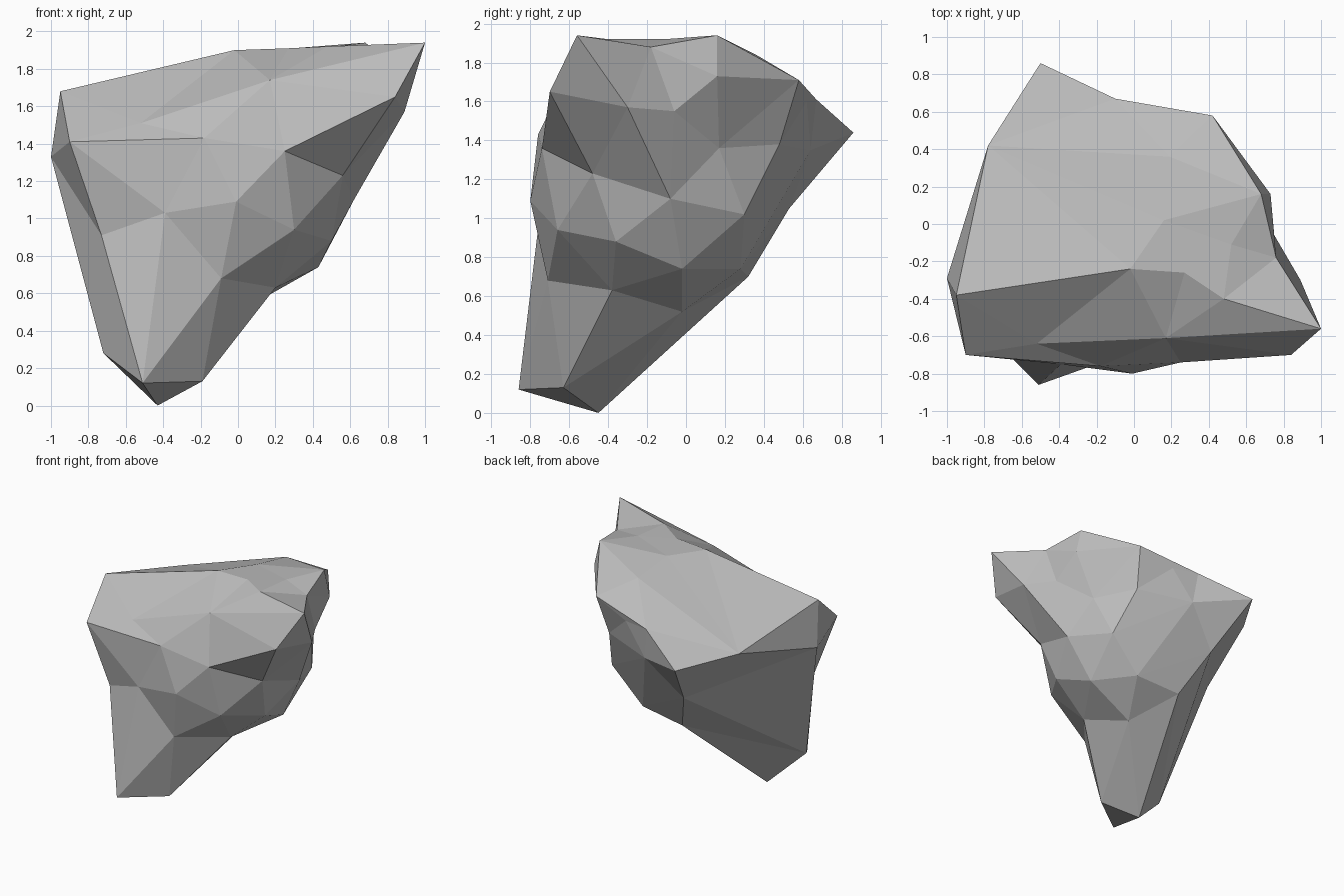
import bpy
import bmesh
from mathutils import Vector

if "Cube" in bpy.data.objects:
    bpy.data.objects.remove(bpy.data.objects["Cube"])

# Named corners of the boulder, grouped by region
CROWN = dict(
    horn=(1.0, -.56, 1.94), ledge=(.48, -.4, 1.92), brow=(.27, -.26, 1.91),
    peak=(-.02, -.24, 1.9), shoulder=(-.95, -.38, 1.68), notch=(.76, -.18, 1.88),
    knob=(.68, .16, 1.94), flat=(.52, -.11, 1.92), middle=(.16, .02, 1.9),
    slope=(.19, .36, 1.84), rim=(.42, .58, 1.71), lip=(-.1, .67, 1.61),
    tail=(-.5, .86, 1.44), corner=(-.78, .42, 1.49), temple=(.17, -.61, 1.74),
    forehead=(-.52, -.64, 1.51),
)
FRONT = dict(
    elbow=(-1.0, -.29, 1.33), cheek=(-.9, -.7, 1.41), waist=(-.73, -.64, .91),
    chest=(-.39, -.75, 1.03), nose=(-.01, -.8, 1.09), bridge=(-.18, -.76, 1.43),
    eye=(.25, -.74, 1.36), wing=(.84, -.7, 1.65), jaw=(.3, -.66, .94),
    chin=(-.09, -.71, .68),
)
LEFT_SIDE = dict(
    fin=(.89, -.3, 1.57), rib=(.56, -.48, 1.23), belly=(.5, -.36, .88),
    flank=(.62, -.08, 1.1), hollow=(.75, -.06, 1.55), stud=(.73, .16, 1.73),
    hip=(.56, .17, 1.36), thigh=(.43, -.02, .74), groin=(.2, -.38, .63),
)
BACK = dict(
    haunch=(.47, .3, 1.02), spur=(.37, .48, 1.38), fold=(.12, .62, 1.6),
    cleft=(-.07, .64, 1.35), spine=(-.35, .53, 1.05), rump=(.2, .28, .74),
    keel=(-.19, .32, .7), under=(.04, -.02, .52),
)
FOOT = dict(
    heel=(-.72, -.55, .28), toe=(-.51, -.86, .12), sole=(-.43, -.45, 0),
    instep=(-.19, -.63, .13),
)

# Ridges and dents: each first corner joins straight to the corners after it
CREASES = [
    ("forehead", "peak", "shoulder"),
    ("temple", "brow", "horn", "bridge", "eye"),
    ("ledge", "brow", "horn", "notch"),
    ("notch", "horn", "knob", "fin"),
    ("slope", "lip", "rim"),
    ("peak", "shoulder"),
    ("rim", "lip"),
    ("chest", "waist", "toe", "chin", "bridge"),
    ("nose", "chin", "jaw", "bridge"),
    ("jaw", "chin", "eye", "belly"),
    ("wing", "eye", "rib", "fin"),
    ("rib", "eye", "fin", "flank"),
    ("chin", "toe", "instep", "groin"),
    ("flank", "fin", "belly"),
    ("spine", "tail", "keel"),
    ("sole", "keel", "under"),
    ("cheek", "bridge"),
    ("fin", "horn"),
    ("groin", "instep"),
    ("corner", "elbow"),
]

CORE = Vector((-.05, -.12, 1.2))   # centre the skin is wrapped around
ROUNDING = .08                     # how far corners keep their own distance


def make_material(name, colour):
    mat = bpy.data.materials.new(name)
    mat.use_nodes = True
    mat.diffuse_color = colour
    mat.node_tree.nodes["Principled BSDF"].inputs["Base Color"].default_value = colour
    return mat


def wrap_skin(corners):
    """Join the corners into a closed faceted skin, dents included."""
    bm = bmesh.new()
    verts = {}
    for name, point in corners.items():
        ray = Vector(point) - CORE
        verts[name] = bm.verts.new(ray.normalized() * ray.length ** ROUNDING)
    bmesh.ops.convex_hull(bm, input=bm.verts[:])
    for name, vert in verts.items():
        vert.co = corners[name]
    return bm, verts


def fold_crease(bm, start, end):
    """Turn the edge that crosses start-end so that it joins them."""
    if bm.edges.get((start, end)):
        return
    for edge in bm.edges:
        around = {v for face in edge.link_faces for v in face.verts}
        if around == {start, end, *edge.verts}:
            bmesh.utils.edge_rotate(edge)
            return


# Boulder: one flat-shaded faceted stone
skin, named = wrap_skin({**CROWN, **FRONT, **LEFT_SIDE, **BACK, **FOOT})
for first, *others in CREASES:
    for other in others:
        fold_crease(skin, named[first], named[other])
bmesh.ops.recalc_face_normals(skin, faces=skin.faces[:])
mesh = bpy.data.meshes.new("boulder")
skin.to_mesh(mesh)
skin.free()
boulder = bpy.data.objects.new("boulder", mesh)
bpy.context.collection.objects.link(boulder)
mesh.materials.append(make_material("stone grey", (.5, .5, .5, 1)))
